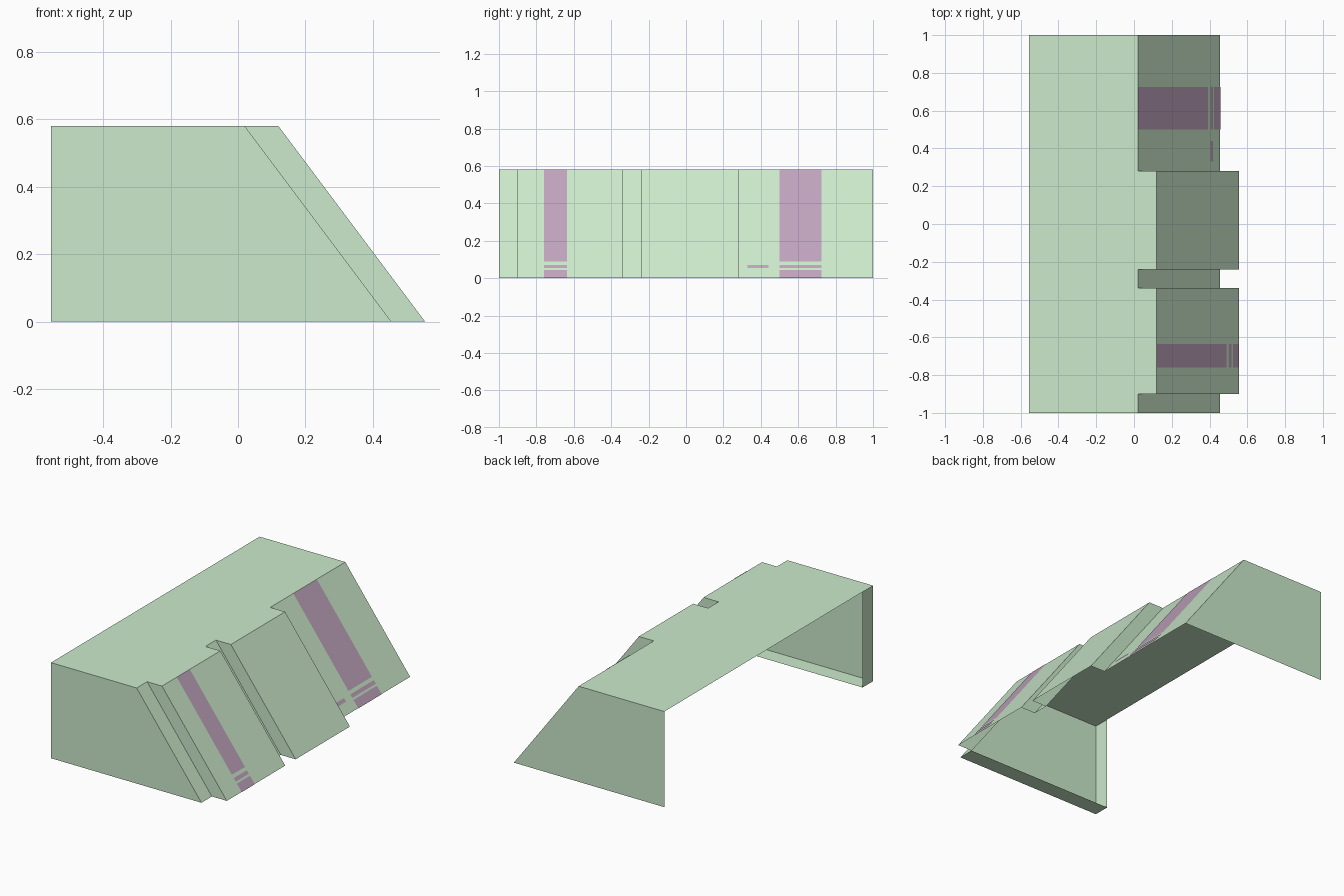
import bpy, bmesh

if "Cube" in bpy.data.objects:
    bpy.data.objects.remove(bpy.data.objects["Cube"])

H, BACK = 0.58, -0.555        # height, rear x position
TOP_X, BASE_X, STEP = 0.02, 0.455, 0.1   # recessed slope and panel step


def material(name, rgb):
    m = bpy.data.materials.new(name)
    m.diffuse_color = (*rgb, 1)
    m.use_nodes = True
    m.node_tree.nodes["Principled BSDF"].inputs["Base Color"].default_value = m.diffuse_color
    return m


green = material("green", (0.60, 0.82, 0.60))
purple = material("purple", (0.53, 0.37, 0.51))


def slope(z, offset=0.0):
    """x position on the sloping front at height z."""
    return BASE_X + (TOP_X - BASE_X) * z / H + offset


def make(name, polygons, mat):
    bm = bmesh.new()
    for poly in polygons:
        bm.faces.new([bm.verts.new(p) for p in poly])
    bmesh.ops.remove_doubles(bm, verts=bm.verts[:], dist=1e-5)
    mesh = bpy.data.meshes.new(name)
    bm.to_mesh(mesh)
    bm.free()
    mesh.materials.append(mat)
    ob = bpy.data.objects.new(name, mesh)
    bpy.context.collection.objects.link(ob)
    return ob


# Stepped front outline: (offset, y) from one end to the other
path = [(0, -1), (0, -0.9), (STEP, -0.9), (STEP, -0.34), (0, -0.34),
        (0, -0.24), (STEP, -0.24), (STEP, 0.28), (0, 0.28), (0, 1)]
low = [(slope(0, o), y, 0) for o, y in path]
high = [(slope(H, o), y, H) for o, y in path]

# Open shell: sloping panels and steps, roof, end walls
faces = [[low[i], low[i + 1], high[i + 1], high[i]] for i in range(len(path) - 1)]
faces.append(high + [(BACK, 1, H), (BACK, -1, H)])
faces.append([(BACK, -1, 0), low[0], high[0], (BACK, -1, H)])
faces.append([low[-1], (BACK, 1, 0), (BACK, 1, H), high[-1]])

# Narrow returns at the near end: rear strip and bottom strip
faces.append([(BACK, -0.9, 0), (BACK, -1, 0), (BACK, -1, H), (BACK, -0.9, H)])
faces.append([(BACK, -1, 0), (BACK, -0.9, 0), low[1], low[0]])
make("stepped_shell", faces, green)


# Painted stripes lying on the slope
def stripe(y0, y1, z0, z1, offset):
    o = offset + 0.002
    return [(slope(z0, o), y0, z0), (slope(z0, o), y1, z0),
            (slope(z1, o), y1, z1), (slope(z1, o), y0, z1)]


bands = [(0, 0.043), (0.053, 0.071), (0.088, H)]
for name, y0, y1, off in (("wide_stripe", 0.50, 0.725, 0),
                          ("narrow_stripe", -0.76, -0.635, STEP)):
    make(name, [stripe(y0, y1, a, b, off) for a, b in bands], purple)
make("short_dash", [stripe(0.33, 0.44, 0.053, 0.071, 0)], purple)
